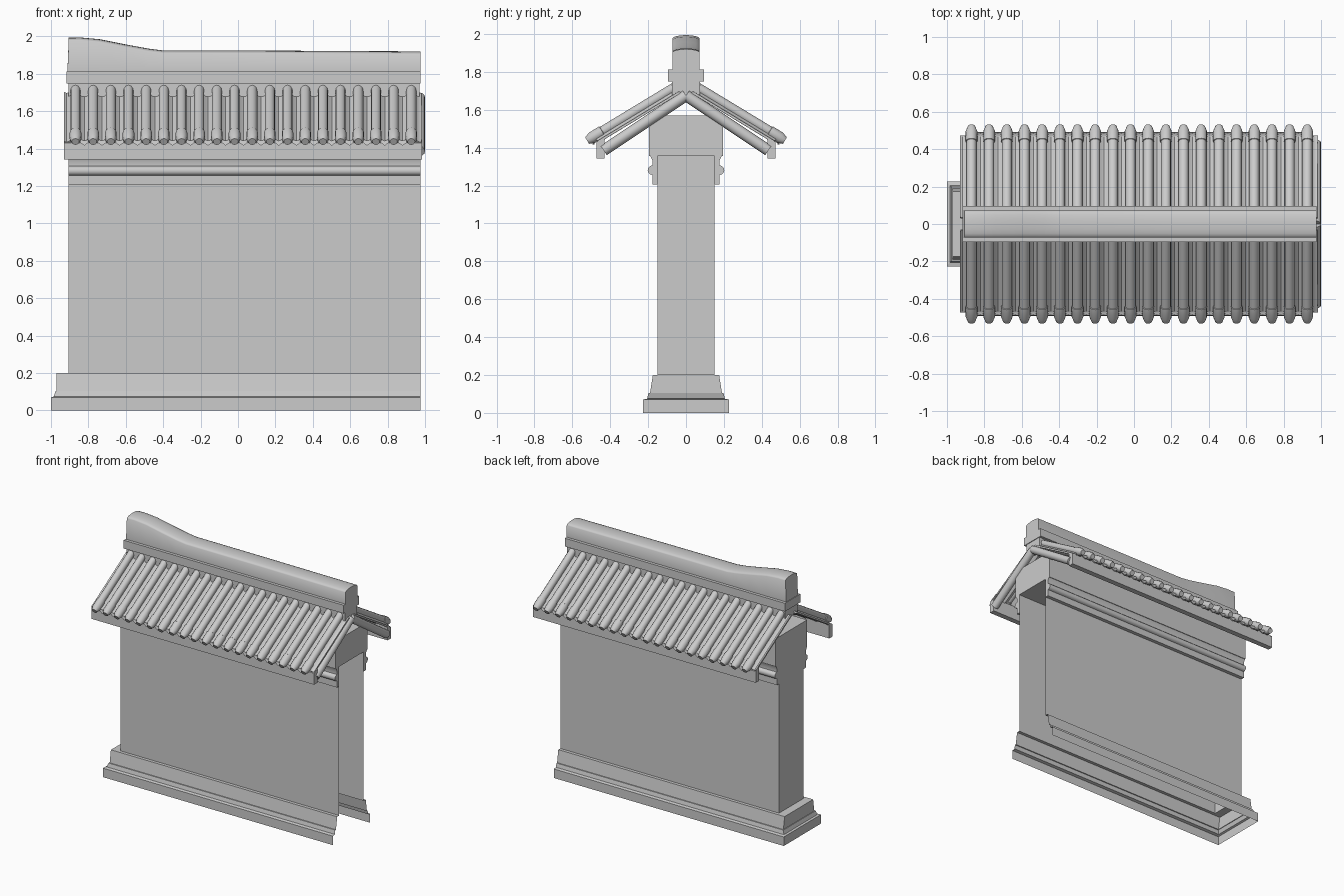
import bpy, bmesh, math
from mathutils import Vector

if "Cube" in bpy.data.objects:
    bpy.data.objects.remove(bpy.data.objects["Cube"])

XL, XR = -0.905, 0.975          # wall ends
TOP, EAVE = Vector((0, 0.05, 1.723)), Vector((0, 0.522, 1.437))   # tile axis, back slope
DOWN = (EAVE - TOP).normalized()
UP = Vector((0, -DOWN.z, DOWN.y))
LENGTH = (EAVE - TOP).length
COUNT, PITCH, FIRST = 20, 0.0945, -0.869


def finish(name, bm, smooth=False):
    bmesh.ops.recalc_face_normals(bm, faces=bm.faces)
    mesh = bpy.data.meshes.new(name)
    bm.to_mesh(mesh)
    bm.free()
    ob = bpy.data.objects.new(name, mesh)
    bpy.context.collection.objects.link(ob)
    if smooth:
        bpy.ops.object.select_all(action='DESELECT')
        ob.select_set(True)
        bpy.context.view_layer.objects.active = ob
        bpy.ops.object.shade_smooth_by_angle(angle=math.radians(40))
    return ob


def loft(bm, rings, closed=True, caps=True):
    rows = [[bm.verts.new(p) for p in r] for r in rings]
    n = len(rows[0])
    for a, b in zip(rows, rows[1:]):
        for i in range(n if closed else n - 1):
            j = (i + 1) % n
            bm.faces.new((a[i], a[j], b[j], b[i]))
    if caps:
        bm.faces.new(rows[0])
        bm.faces.new(rows[-1])
    return rows


def extrude_x(name, profile, x0, x1, both=False, smooth=False):
    """Extrude a (y, z) outline along x, optionally on both sides of the wall."""
    bm = bmesh.new()
    for s in ((1, -1) if both else (1,)):
        loft(bm, [[(x, s * y, z) for y, z in profile] for x in (x0, x1)])
    return finish(name, bm, smooth)


def on_slope(x, along, up, side):
    p = TOP + DOWN * along + UP * up
    return (x, side * p.y, p.z)


# Wall with stepped plinth: U-shaped shell, open at the right end and below
steps = [(-1.0, .228, 0), (-1.0, .228, .07), (-.985, .205, .075), (-.975, .198, .105),
         (-.97, .19, .105), (-.97, .175, .2), (XL, .15, .2), (XL, .15, 1.36)]
bm = bmesh.new()
loft(bm, [[(XR, -y, z), (x, -y, z), (x, y, z), (XR, y, z)] for x, y, z in steps],
     closed=False, caps=False)
finish("wall_and_plinth", bm)

# Wall head and the cornice mouldings on both faces
extrude_x("wall_head", [(-.195, 1.357), (.195, 1.357), (.195, 1.57), (-.195, 1.57)], XL, XR)
roll = [(.178 + .024 * math.sin(math.pi * i / 6), 1.256 + .025 * (1 - math.cos(math.pi * i / 6)))
        for i in range(7)]
extrude_x("cornice_moulding", [(.15, 1.205), (.178, 1.205)] + roll +
          [(.178, 1.335), (.19, 1.357), (.15, 1.357)], XL, XR, True, True)

# Ridge: footing, ledge, and a crest that sweeps up at the left
extrude_x("ridge_footing", [(-.075, 1.68), (.075, 1.68), (.075, 1.75), (-.075, 1.75)], XL, .97)
extrude_x("ridge_ledge", [(-.095, 1.748), (.095, 1.748), (.095, 1.812), (-.095, 1.812)], -.917, XR)
bm = bmesh.new()
rings = []
for xb, xt, z in [(-.912, -.905, 1.993), (-.84, -.84, 1.994), (-.74, -.74, 1.985), (-.6, -.6, 1.957),
                  (-.48, -.48, 1.935), (-.4, -.4, 1.925), (.2, .2, 1.924), (XR, XR, 1.92)]:
    arc = [(xt, .072 * math.cos(math.pi * i / 8), z - .018 + .018 * math.sin(math.pi * i / 8))
           for i in range(9)]
    rings.append([(xb, .072, 1.812)] + arc + [(xb, -.072, 1.812)])
loft(bm, rings)
finish("ridge_crest", bm, True)

# Round cover tiles with a wider eave tile at the lower end
bm = bmesh.new()
for side in (1, -1):
    for k in range(COUNT):
        x = FIRST + k * PITCH
        loft(bm, [[on_slope(x + r * math.cos(a), d, r * math.sin(a), side)
                   for a in (2 * math.pi * i / 12 for i in range(12))]
                  for d, r in [(0, .027), (LENGTH - .095, .027), (LENGTH - .093, .031),
                               (LENGTH - .03, .031), (LENGTH, .02)]])
finish("cover_tiles", bm, True)

# Concave pan tiles between them, one corrugated sheet per slope
bm = bmesh.new()
xs = [-.93] + [FIRST - PITCH / 2 + PITCH * i / 6 for i in range(COUNT * 6 + 7)]
xs = [x for x in xs if -.93 <= x <= .98] + [.98]
for side in (1, -1):
    rings = []
    for d in (0, LENGTH - .045):
        top, low = [], []
        for x in xs:
            h = -.016 + .014 * math.cos(2 * math.pi * (x - FIRST) / PITCH)
            top.append(on_slope(x, d, h, side))
            low.append(on_slope(x, d, h - .012, side))
        rings.append(top + low[::-1])
    loft(bm, rings)
finish("pan_tiles", bm, True)

# Pointed drip tips at the lower edge of each pan
bm = bmesh.new()
tip = [(-.034, .004), (-.03, -.014), (-.014, -.026), (0, -.036), (.014, -.026), (.03, -.014),
       (.034, .004), (0, -.01)]
for side in (1, -1):
    for k in range(COUNT - 1):
        x = FIRST + (k + .5) * PITCH
        loft(bm, [[(x + u, side * (y - .2 * v), 1.452 + v) for u, v in tip] for y in (.476, .486)])
finish("drip_tips", bm)

# Eave boards and the round verge rafters at the right end
extrude_x("eave_board", [(.43, 1.342), (.472, 1.342), (.472, 1.43), (.43, 1.45)], -.93, .985, True)
bm = bmesh.new()
for side in (1, -1):
    a0, a1 = Vector((.97, 0, 1.675)), Vector((.97, .435, 1.385))
    d = (a1 - a0).normalized()
    n = Vector((0, -d.z, d.y))
    loft(bm, [[(p.x + .03 * math.cos(t), side * (p.y + n.y * .03 * math.sin(t)),
                p.z + n.z * .03 * math.sin(t))
               for t in (2 * math.pi * i / 12 for i in range(12))] for p in (a0, a1)])
finish("verge_rafters", bm, True)
